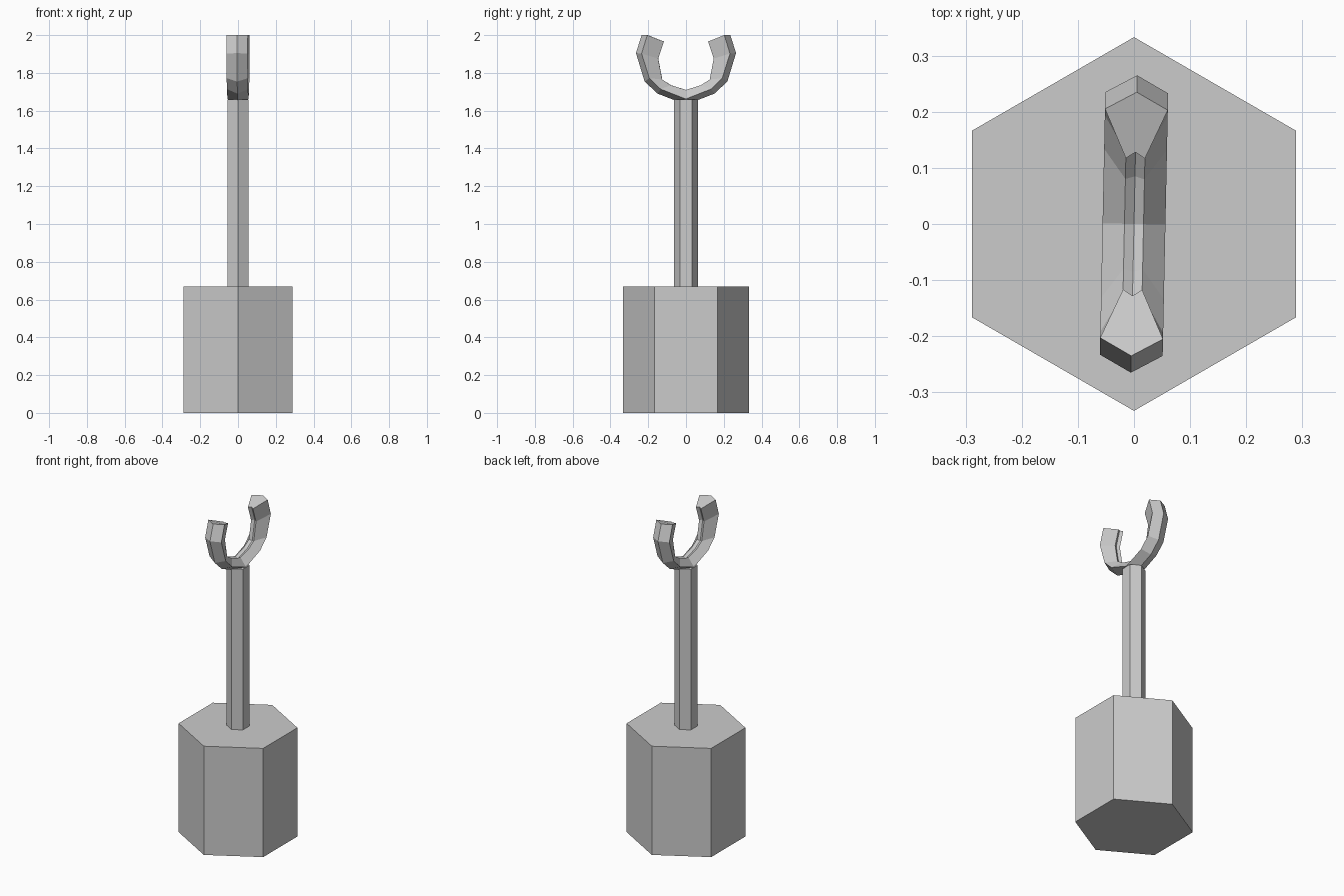
import bpy, bmesh, math

if "Cube" in bpy.data.objects:
    bpy.data.objects.remove(bpy.data.objects["Cube"])


def hex_prism(name, radius, z0, z1):
    # six-sided column with corners pointing along +y and -y
    bm = bmesh.new()
    ring = []
    for i in range(6):
        a = math.radians(90 + 60 * i)
        ring.append(bm.verts.new((radius * math.cos(a), radius * math.sin(a), z0)))
    base = bm.faces.new(ring)
    top = bmesh.ops.extrude_face_region(bm, geom=[base])["geom"]
    bmesh.ops.translate(bm, vec=(0, 0, z1 - z0),
                        verts=[g for g in top if isinstance(g, bmesh.types.BMVert)])
    return finish(name, bm)


def finish(name, bm):
    bmesh.ops.recalc_face_normals(bm, faces=bm.faces)
    mesh = bpy.data.meshes.new(name)
    bm.to_mesh(mesh)
    bm.free()
    obj = bpy.data.objects.new(name, mesh)
    bpy.context.collection.objects.link(obj)
    return obj


# weighted base and shaft
hex_prism("base", 0.333, 0, 0.67)
hex_prism("shaft", 0.064, 0.67, 1.66)

# fork: (y, z) of outer ridge, widest side, inner lip, inner groove per station
half = [
    ((0.235, 2.00), (0.204, 2.00), (0.117, 1.966), (0.128, 1.97)),
    ((0.265, 1.905), (0.234, 1.902), (0.147, 1.876), (0.158, 1.88)),
    ((0.219, 1.754), (0.193, 1.772), (0.126, 1.765), (0.135, 1.76)),
    ((0.150, 1.690), (0.133, 1.714), (0.080, 1.735), (0.085, 1.727)),
]
middle = ((0, 1.632), (0, 1.662), (0, 1.71), (0, 1.70))
mirrored = [tuple((-y, z) for y, z in s) for s in reversed(half)]
stations = half + [middle] + mirrored

WIDE, LIP = 0.056, 0.017
bm = bmesh.new()
rings = []
for outer, side, lip, groove in stations:
    section = [(0, outer), (WIDE, side), (LIP, lip), (0, groove), (-LIP, lip), (-WIDE, side)]
    rings.append([bm.verts.new((x, y, z)) for x, (y, z) in section])
for a, b in zip(rings, rings[1:]):
    for i in range(6):
        j = (i + 1) % 6
        bm.faces.new((a[i], a[j], b[j], b[i]))
bm.faces.new(rings[0])
bm.faces.new(rings[-1])
fork = finish("fork", bm)
fork.rotation_euler.z = math.radians(-1.2)
